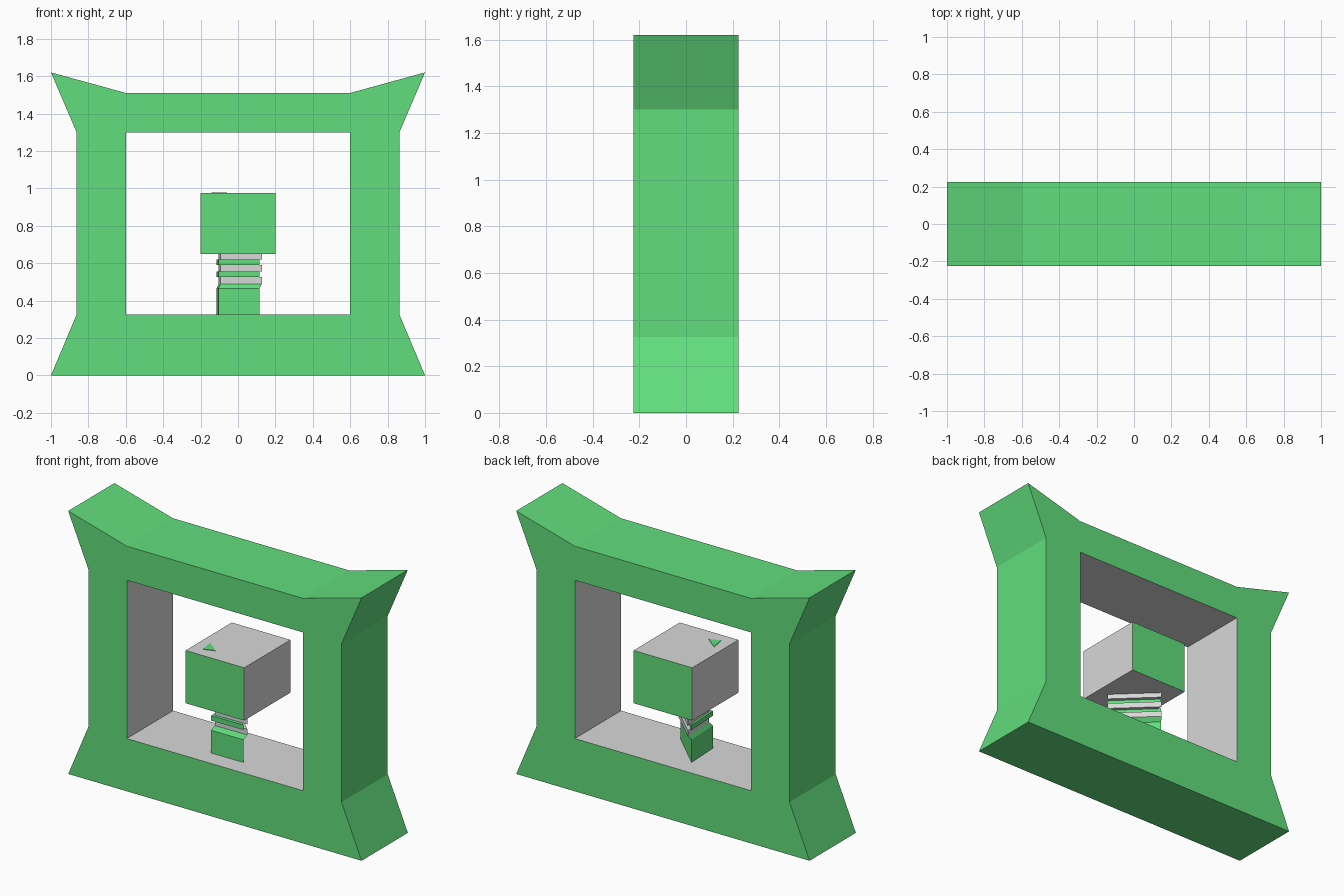
import bpy, bmesh
from mathutils import Vector

cube = bpy.data.objects.get("Cube")
if cube:
    bpy.data.objects.remove(cube, do_unlink=True)


def material(name, rgb):
    m = bpy.data.materials.new(name)
    m.use_nodes = True
    m.diffuse_color = (*rgb, 1)
    m.node_tree.nodes["Principled BSDF"].inputs["Base Color"].default_value = (*rgb, 1)
    return m


GREEN = material("green", (0.122, 0.73, 0.205))
GREY = material("light grey", (0.69, 0.69, 0.69))


def extrude(name, polygons, direction, grey_rule=lambda f: False):
    """Extrude joined flat polygons; faces matching the rule turn grey."""
    bm = bmesh.new()
    for poly in polygons:
        bm.faces.new([bm.verts.new(p) for p in poly])
    bmesh.ops.remove_doubles(bm, verts=bm.verts, dist=0.0005)
    new = bmesh.ops.extrude_face_region(bm, geom=bm.faces[:], use_keep_orig=True)
    moved = [g for g in new["geom"] if isinstance(g, bmesh.types.BMVert)]
    bmesh.ops.translate(bm, verts=moved, vec=direction)
    bmesh.ops.recalc_face_normals(bm, faces=bm.faces)
    for f in bm.faces:
        f.material_index = int(grey_rule(f))
    mesh = bpy.data.meshes.new(name)
    bm.to_mesh(mesh)
    bm.free()
    mesh.materials.append(GREEN)
    mesh.materials.append(GREY)
    obj = bpy.data.objects.new(name, mesh)
    bpy.context.collection.objects.link(obj)
    return obj


# Main dimensions
DEPTH, HOLE, LOW, HIGH = 0.225, 0.6, 0.325, 1.3
WAIST, SHOULDER, PEAK = 0.863, 1.51, 1.62


def at_front(points):
    return [(x, -DEPTH, z) for x, z in points]


# Flared frame with a rectangular opening, lined in grey
base = [(-1, 0), (1, 0), (WAIST, LOW), (HOLE, LOW), (-HOLE, LOW), (-WAIST, LOW)]
lintel = [(-WAIST, HIGH), (-HOLE, HIGH), (HOLE, HIGH), (WAIST, HIGH),
          (1, PEAK), (HOLE, SHOULDER), (-HOLE, SHOULDER), (-1, PEAK)]
posts = [[(s * HOLE, LOW), (s * WAIST, LOW), (s * WAIST, HIGH), (s * HOLE, HIGH)]
         for s in (-1, 1)]


def lining(f):
    c = f.calc_center_median()
    return abs(f.normal.y) < 0.5 and abs(c.x) < HOLE + 0.01 and LOW - 0.01 < c.z < HIGH + 0.01


extrude("frame", [at_front(p) for p in (base, lintel, *posts)], (0, 2 * DEPTH, 0), lining)

# Head block: green front and back, grey elsewhere
HEAD_LOW, HEAD_TOP = 0.65, 0.975
head = at_front([(-0.2, HEAD_LOW), (0.2, HEAD_LOW), (0.2, HEAD_TOP), (-0.2, HEAD_TOP)])
extrude("head_block", [head], (0, 2 * DEPTH, 0), lambda f: abs(f.normal.y) < 0.5)

# Triangular pedestal
TRIANGLE = [(-0.105, -0.112), (0.115, -0.11), (-0.115, 0.11)]
SHIFT = Vector((0.012, 0.02))


def triangle_at(z, shift=Vector((0, 0))):
    return [(x + shift.x, y + shift.y, z) for x, y in TRIANGLE]


extrude("pedestal", [triangle_at(LOW)], (0, 0, 0.14))
collar = extrude("pedestal_collar", [triangle_at(0.465)], (SHIFT.x, SHIFT.y, 0.025))

# Ribbed neck: alternating shifted grey and green layers
for i in range(3):
    z = 0.49 + i * 0.065
    extrude(f"neck_gap_{i + 1}", [triangle_at(z, SHIFT)], (0, 0, 0.035), lambda f: True)
    if i < 2:
        extrude(f"neck_rib_{i + 1}", [triangle_at(z + 0.035)], (0, 0, 0.03))

# Small triangular mark on top of the head
mark = [(-0.128, -0.159), (-0.06, -0.135), (-0.143, -0.069)]
extrude("top_mark", [[(x, y, HEAD_TOP - 0.002) for x, y in mark]], (0, 0, 0.005))
